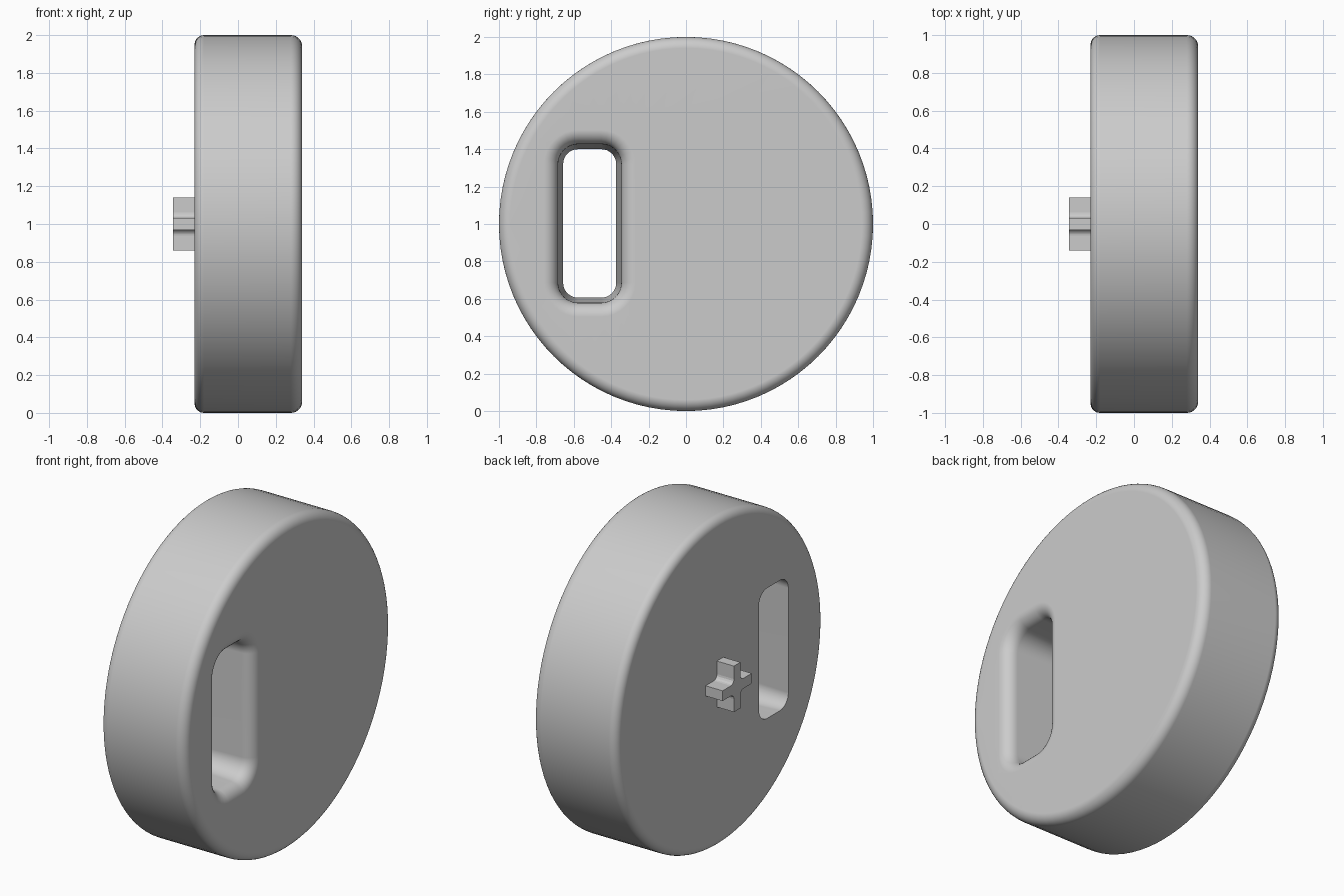
import bpy
import bmesh
from math import sin, cos, pi, radians

old = bpy.data.objects.get("Cube")
if old:
    bpy.data.objects.remove(old, do_unlink=True)

BACK, FRONT = -0.23, 0.34      # the two flat faces of the disc, along x
CENTRE_Z = 1.0

grey = bpy.data.materials.new("light grey")
grey.use_nodes = True
colour = (0.6, 0.6, 0.6, 1)
grey.diffuse_color = colour
grey.node_tree.nodes["Principled BSDF"].inputs["Base Color"].default_value = colour


def circle(radius, count=96):
    """Outline of the disc in the y-z plane."""
    return [(radius * cos(2 * pi * i / count), CENTRE_Z + radius * sin(2 * pi * i / count))
            for i in range(count)]


def slot_outline(grow, steps=8):
    """Rounded rectangle of the slot in the y-z plane, widened by grow."""
    cy, cz, half_y, half_z, corner = -0.515, 1.003, 0.142, 0.397, 0.08
    points = []
    for k, (sy, sz) in enumerate([(1, 1), (-1, 1), (-1, -1), (1, -1)]):
        for i in range(steps + 1):
            a = (k + i / steps) * pi / 2
            points.append((cy + sy * (half_y - corner) + (corner + grow) * cos(a),
                           cz + sz * (half_z - corner) + (corner + grow) * sin(a)))
    return points


def loft(bm, sections):
    """Skin a list of (x, outline) sections; return the first and last edge loops."""
    rings = [[bm.verts.new((x, y, z)) for y, z in outline] for x, outline in sections]
    n = len(rings[0])
    for a, b in zip(rings, rings[1:]):
        for i in range(n):
            j = (i + 1) % n
            bm.faces.new((a[i], a[j], b[j], b[i]))
    return [[bm.edges.get((r[i], r[(i + 1) % n])) for i in range(n)]
            for r in (rings[0], rings[-1])]


def finish(bm, name, smooth):
    bmesh.ops.recalc_face_normals(bm, faces=bm.faces)
    mesh = bpy.data.meshes.new(name)
    bm.to_mesh(mesh)
    bm.free()
    mesh.materials.append(grey)
    obj = bpy.data.objects.new(name, mesh)
    bpy.context.collection.objects.link(obj)
    if smooth:
        bpy.ops.object.select_all(action='DESELECT')
        obj.select_set(True)
        bpy.context.view_layer.objects.active = obj
        bpy.ops.object.shade_smooth_by_angle(angle=radians(35))
        weighted = obj.modifiers.new("weighted normals", 'WEIGHTED_NORMAL')
        weighted.keep_sharp = True
    return obj


# Disc with rounded rims and a tapered, flared slot through it
bm = bmesh.new()
steps = 7
quarter = [i / steps * pi / 2 for i in range(steps + 1)]
rb, rf = 0.05, 0.06
rim = [(BACK + rb * (1 - sin(a)), circle(1 - rb + rb * cos(a))) for a in reversed(quarter)]
rim += [(FRONT - rf * (1 - sin(a)), circle(1 - rf + rf * cos(a))) for a in quarter]
draft, flare = 0.027, 0.075
walls = [(BACK, slot_outline(0))]
walls += [(FRONT - flare * (1 - sin(a)), slot_outline(draft + flare * (1 - cos(a))))
          for a in quarter]
for outer, inner in zip(loft(bm, rim), loft(bm, walls)):
    bmesh.ops.triangle_fill(bm, edges=outer + inner, use_beauty=True)
finish(bm, "disc", True)

# Cross-shaped axle stub on the back, with hollow fillets between its arms
bm = bmesh.new()
arm, half, fillet = 0.14, 0.031, 0.03
outline = []
for k in range(4):
    corner = [(arm, -half), (arm, half)]
    mid = half + fillet
    corner += [(mid - fillet * sin(a), mid - fillet * cos(a)) for a in
               [i / 4 * pi / 2 for i in range(5)]]
    c, s = round(cos(k * pi / 2)), round(sin(k * pi / 2))
    outline += [(y * c - z * s, CENTRE_Z + y * s + z * c) for y, z in corner]
for ends in loft(bm, [(-0.345, outline), (BACK + 0.01, outline)]):
    bmesh.ops.triangle_fill(bm, edges=ends, use_beauty=True)
finish(bm, "axle_stub", False)
